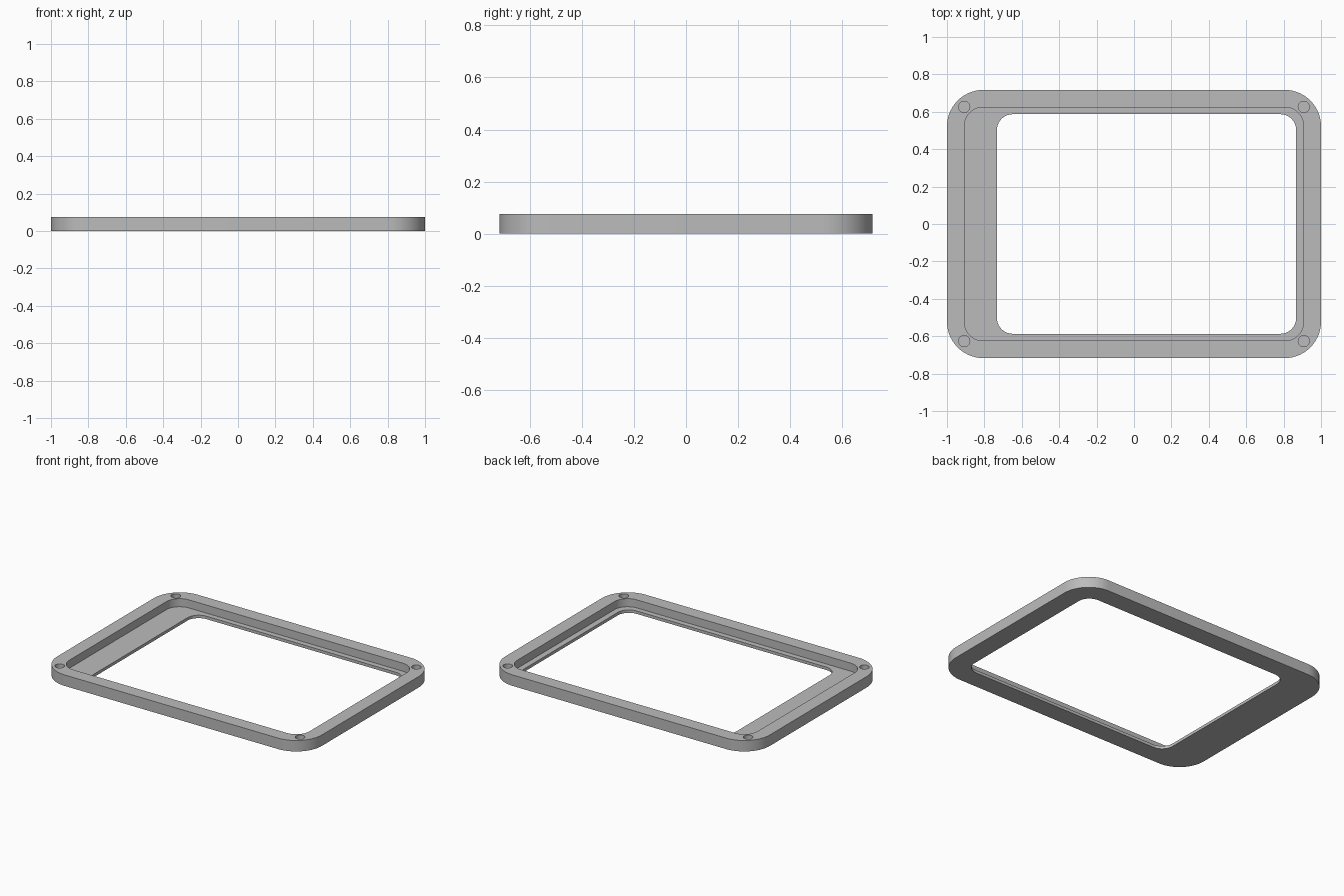
import bpy
import bmesh
from math import sin, cos, pi, radians

if "Cube" in bpy.data.objects:
    bpy.data.objects.remove(bpy.data.objects["Cube"], do_unlink=True)

HEIGHT, FLOOR = 0.075, 0.02

grey = bpy.data.materials.new("plain grey")
grey.use_nodes = True
colour = (0.5, 0.5, 0.5, 1)
grey.diffuse_color = colour
grey.node_tree.nodes["Principled BSDF"].inputs["Base Color"].default_value = colour


def rounded_prism(name, x0, x1, y0, y1, radius, z0, z1, steps=14):
    """Extrude a rectangle with round corners from z0 to z1."""
    corners = [(x1 - radius, y1 - radius), (x0 + radius, y1 - radius),
               (x0 + radius, y0 + radius), (x1 - radius, y0 + radius)]
    bm = bmesh.new()
    ring = []
    for quarter, (cx, cy) in enumerate(corners):
        for i in range(steps + 1):
            a = (quarter + i / steps) * pi / 2
            ring.append(bm.verts.new((cx + radius * cos(a), cy + radius * sin(a), z0)))
    base = bm.faces.new(ring)
    top = bmesh.ops.extrude_face_region(bm, geom=[base])["geom"]
    bmesh.ops.translate(bm, vec=(0, 0, z1 - z0),
                        verts=[v for v in top if isinstance(v, bmesh.types.BMVert)])
    bmesh.ops.recalc_face_normals(bm, faces=bm.faces)
    mesh = bpy.data.meshes.new(name)
    bm.to_mesh(mesh)
    bm.free()
    mesh.materials.append(grey)
    obj = bpy.data.objects.new(name, mesh)
    bpy.context.collection.objects.link(obj)
    return obj


def screw_hole(x, y, radius=0.03):
    bpy.ops.mesh.primitive_cylinder_add(vertices=32, radius=radius, depth=0.11,
                                        location=(x, y, FLOOR + 0.055))
    obj = bpy.context.object
    obj.name = "screw_hole_cutter"
    obj.data.materials.append(grey)
    return obj


# Outer body
frame = rounded_prism("frame", -1, 1, -0.717, 0.717, 0.195, 0, HEIGHT)

# Recess, off-centre window and blind corner holes
cutters = [
    rounded_prism("recess_cutter", -0.907, 0.907, -0.624, 0.624, 0.1, FLOOR, 0.2),
    rounded_prism("window_cutter", -0.733, 0.867, -0.587, 0.587, 0.085, -0.1, 0.15),
]
cutters += [screw_hole(sx * 0.908, sy * 0.626) for sx in (-1, 1) for sy in (-1, 1)]

bpy.ops.object.select_all(action='DESELECT')
frame.select_set(True)
bpy.context.view_layer.objects.active = frame
for cutter in cutters:
    cutter.hide_render = True
    mod = frame.modifiers.new(cutter.name, 'BOOLEAN')
    mod.operation = 'DIFFERENCE'
    mod.solver = 'EXACT'
    mod.object = cutter
    bpy.ops.object.modifier_apply(modifier=mod.name)
for cutter in cutters:
    bpy.data.objects.remove(cutter, do_unlink=True)

# Smooth round corners, crisp rims
bpy.ops.object.shade_smooth_by_angle(angle=radians(30))
